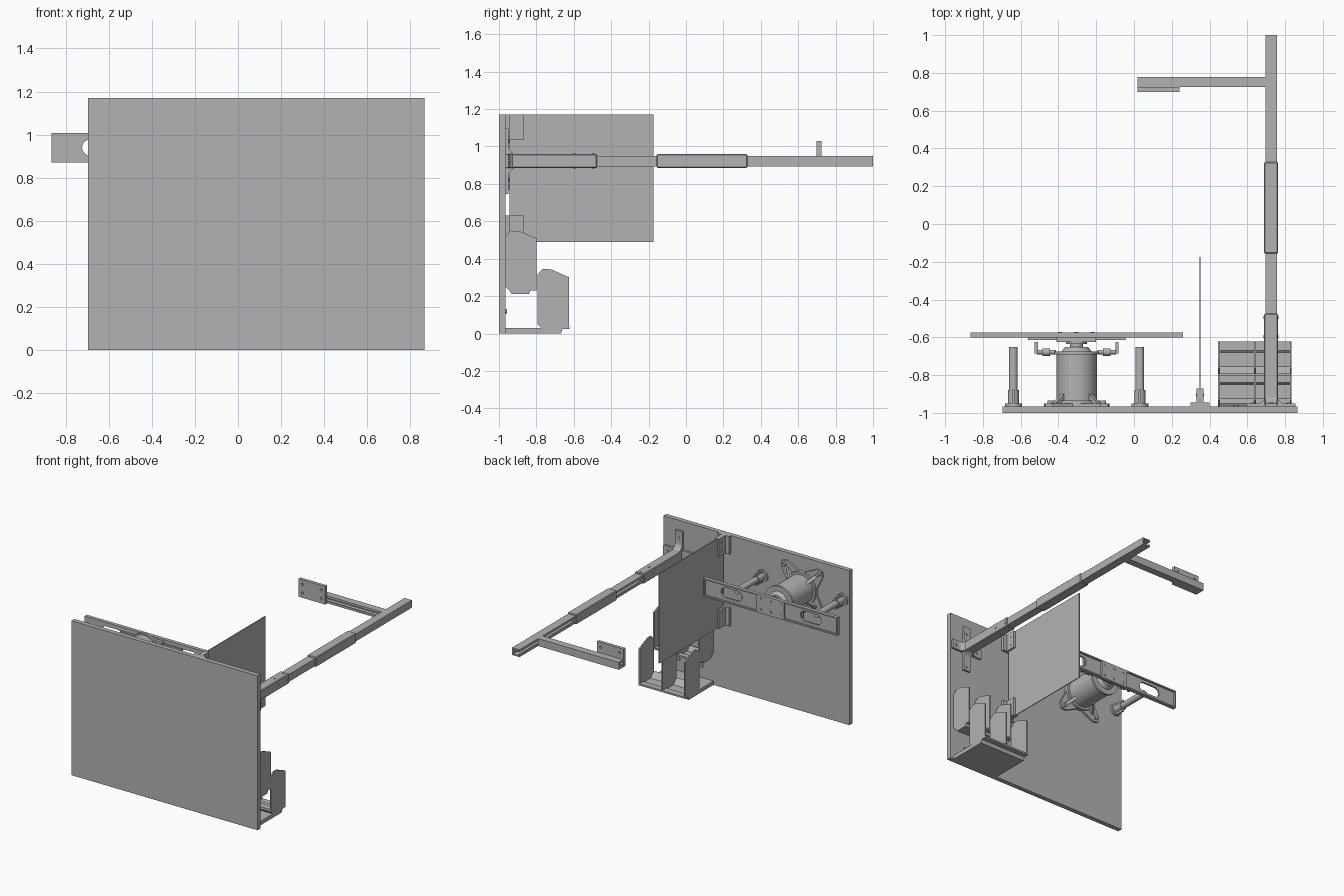
import bpy
import bmesh
import math
from mathutils import Matrix, Vector

cube = bpy.data.objects.get("Cube")
if cube:
    bpy.data.objects.remove(cube)

grey = bpy.data.materials.new("plain grey")
grey.use_nodes = True
grey.diffuse_color = (0.45, 0.45, 0.45, 1)
grey.node_tree.nodes["Principled BSDF"].inputs["Base Color"].default_value = (0.45, 0.45, 0.45, 1)


def finish(name, bm, smooth=False):
    bmesh.ops.recalc_face_normals(bm, faces=bm.faces)
    mesh = bpy.data.meshes.new(name)
    bm.to_mesh(mesh)
    bm.free()
    mesh.materials.append(grey)
    ob = bpy.data.objects.new(name, mesh)
    bpy.context.collection.objects.link(ob)
    if smooth:
        bpy.ops.object.select_all(action='DESELECT')
        ob.select_set(True)
        bpy.context.view_layer.objects.active = ob
        bpy.ops.object.shade_smooth_by_angle(angle=math.radians(35))
    return ob


def box(name, x, y, z):
    """Box from three (low, high) ranges."""
    bm = bmesh.new()
    bmesh.ops.create_cube(bm, size=1)
    for v in bm.verts:
        v.co = Vector([(r[0] + r[1]) / 2 + c * (r[1] - r[0]) for r, c in zip((x, y, z), v.co)])
    return finish(name, bm)


def prism(name, pts, axis, low, high):
    """Extrude a 2D outline along an axis; outline uses the other two axes in order."""
    bm = bmesh.new()
    verts = []
    for p in pts:
        co = list(p)
        co.insert("xyz".index(axis), low)
        verts.append(bm.verts.new(co))
    face = bm.faces.new(verts)
    out = bmesh.ops.extrude_face_region(bm, geom=[face])
    step = Vector([(high - low) * (a == axis) for a in "xyz"])
    bmesh.ops.translate(bm, vec=step, verts=[g for g in out["geom"] if isinstance(g, bmesh.types.BMVert)])
    return finish(name, bm)


def rod(name, x, z, y0, y1, r0, r1=None, sides=32):
    """Cylinder or cone along y."""
    bm = bmesh.new()
    bmesh.ops.create_cone(bm, cap_ends=True, segments=sides, radius1=r0,
                          radius2=r0 if r1 is None else r1, depth=y1 - y0)
    bm.transform(Matrix.Translation((x, (y0 + y1) / 2, z)) @ Matrix.Rotation(-math.pi / 2, 4, 'X'))
    return finish(name, bm, True)


def cut(target, cutter):
    cutter.hide_render = True
    mod = target.modifiers.new("cut", 'BOOLEAN')
    mod.object = cutter
    mod.solver = 'EXACT'
    bpy.context.view_layer.objects.active = target
    bpy.ops.object.modifier_apply(modifier=mod.name)
    bpy.data.objects.remove(cutter)


def channel(u0, u1, v0, v1, wall, lip):
    """C section open towards low u, with small inturned lips."""
    return [(u0, v0), (u1, v0), (u1, v1), (u0, v1), (u0, v1 - lip), (u0 + wall, v1 - lip),
            (u0 + wall, v1 - wall), (u1 - wall, v1 - wall), (u1 - wall, v0 + wall),
            (u0 + wall, v0 + wall), (u0 + wall, v0 + lip), (u0, v0 + lip)]


# Main board and divider sheet
BACK = -0.965
box("main_panel", (-0.695, 0.865), (-1, BACK), (0, 1.17))
box("divider_sheet", (0.347, 0.353), (-0.943, -0.175), (0.49, 1.17))

# Clamps that hold the divider
for label, z0, z1 in (("upper", 1.035, 1.17), ("lower", 0.49, 0.63)):
    box(label + "_clamp_base", (0.3, 0.4), (BACK, -0.945), (z0, z1))
    for side, x0 in (("right", 0.332), ("left", 0.353)):
        box(f"{label}_clamp_{side}_cheek", (x0, x0 + 0.015), (-0.95, -0.87), (z0, z1))
    for z in ((z0 + 0.035, z1 - 0.035) if label == "upper" else (z1 - 0.035,)):
        bolt = rod(label + "_clamp_bolt", 0, 0, -0.021, 0.021, 0.008, sides=12)
        bolt.rotation_euler.z = math.pi / 2
        bolt.location = (0.35, -0.905, z)

# Telescopic arm
AX, AZ = 0.726, 0.922
rail = channel(AX - 0.031, AX + 0.031, AZ - 0.028, AZ + 0.028, 0.01, 0.018)
prism("arm_rail", rail, 'y', -0.95, 1.0)
for name, y0, y1 in (("arm_root_sleeve", -0.96, -0.475), ("arm_middle_sleeve", -0.157, 0.328)):
    sleeve = box(name, (AX - 0.037, AX + 0.037), (y0, y1), (AZ - 0.037, AZ + 0.037))
    mod = sleeve.modifiers.new("soft edges", 'BEVEL')
    mod.width = 0.005
    mod.segments = 1
for y in (-0.595, -0.495):
    pin = rod("arm_bolt", 0, 0, -0.04, 0.04, 0.008, sides=12)
    pin.rotation_euler.z = math.pi / 2
    pin.location = (AX, y, AZ)
    top_pin = rod("arm_top_bolt", 0, 0, -0.04, 0.04, 0.008, sides=12)
    top_pin.rotation_euler.x = math.pi / 2
    top_pin.location = (AX, y, AZ)

# Cross arm and its end plate
cross = channel(0.724, 0.778, AZ - 0.028, AZ + 0.028, 0.01, 0.016)
prism("cross_arm", cross, 'x', 0.018, AX - 0.03)
end_plate = box("end_plate", (0.018, 0.24), (0.699, 0.724), (0.894, 1.03))
for x in (0.05, 0.208):
    for z in (0.93, 0.995):
        cut(end_plate, rod("hole_cutter", x, z, 0.68, 0.74, 0.009, sides=12))

# Curved cross-shaped foot of the arm
def flare(centre, half, reach, tab):
    curve = [(reach * (1 - math.sin(t)), reach * (1 - math.cos(t)))
             for t in [i * math.pi / 12 for i in range(7)]]
    side = [(BACK + 0.015 + a, half + b) for b, a in [(c[0], c[1]) for c in curve]]
    side = [(BACK, half + tab), (BACK + 0.015, half + tab)] + side
    return [(y, centre + w) for y, w in side] + [(y, centre - w) for y, w in reversed(side)]

prism("arm_foot_upright", flare(AZ, 0.03, 0.06, 0.145), 'x', AX - 0.03, AX + 0.03)
prism("arm_foot_cross", [(w, y) for y, w in flare(AX, 0.03, 0.045, 0.10)], 'z', AZ - 0.035, AZ + 0.035)
for dx, dz in ((0, 0.12), (0, -0.145), (0.095, 0), (-0.095, 0)):
    rod("foot_screw", AX + dx, AZ + dz, -0.955, -0.945, 0.01, sides=12)

# Two-tier rack: three fins per tier
upper_fin = [(-0.965, 0.25), (-0.965, 0.52), (-0.935, 0.55), (-0.89, 0.547), (-0.80, 0.51),
             (-0.80, 0.23), (-0.835, 0.23), (-0.84, 0.21), (-0.925, 0.21)]
lower_fin = [(-0.795, 0.06), (-0.795, 0.315), (-0.765, 0.345), (-0.72, 0.343), (-0.625, 0.30),
             (-0.625, 0.03), (-0.66, 0.03), (-0.67, 0.005), (-0.755, 0.02)]
RX = (0.445, 0.835)
for tier, outline in (("upper", upper_fin), ("lower", lower_fin)):
    for place, x in (("right", RX[0]), ("middle", 0.635), ("left", RX[1] - 0.01)):
        prism(f"{tier}_{place}_fin", outline, 'x', x, x + 0.01)
# Rack floors with sloped rear edges and front lips
prism("upper_rack_floor", [(-0.96, 0.25), (-0.93, 0.21), (-0.84, 0.21), (-0.833, 0.23), (-0.80, 0.23),
                           (-0.80, 0.242), (-0.84, 0.242), (-0.85, 0.222), (-0.925, 0.222),
                           (-0.95, 0.255)], 'x', *RX)
prism("lower_rack_floor", [(BACK, 0), (-0.67, 0), (-0.66, 0.025), (-0.622, 0.025),
                           (-0.622, 0.038), (-0.67, 0.038), (-0.68, 0.03), (BACK, 0.03)], 'x', *RX)
prism("lower_rack_slope", [(-0.795, 0.07), (-0.75, 0.025), (-0.765, 0.02), (-0.795, 0.05)], 'x', *RX)
for x in (0.54, 0.735):
    rod("rack_screw", x, 0.12, BACK, -0.957, 0.012, sides=12)

# Drum motor
MX, MZ = -0.304, 0.94
rod("motor_base", MX, MZ, BACK, -0.935, 0.125, sides=48)
rod("motor_drum", MX, MZ, -0.94, -0.68, 0.107, sides=48)
rod("motor_rim", MX, MZ, -0.692, -0.675, 0.118, sides=48)
rod("motor_cap", MX, MZ, -0.676, -0.65, 0.08, 0.06)
rod("motor_shaft", MX, MZ, -0.655, -0.60, 0.035)
rod("motor_collar", MX, MZ, -0.635, -0.62, 0.055)

# Splayed feet with gussets
for i in range(4):
    turn = Matrix.Translation((MX, 0, MZ)) @ Matrix.Rotation(math.radians(45 + 90 * i), 4, 'Y')
    tab = prism("motor_foot", [(0.08, -0.08), (0.21, -0.035), (0.235, 0), (0.21, 0.035), (0.08, 0.08)],
                'y', BACK, -0.95)
    gusset = prism("motor_gusset", [(0.1, -0.95), (0.17, -0.95), (0.1, -0.895)], 'z', -0.012, 0.012)
    screw = rod("motor_foot_screw", 0.2, 0, -0.952, -0.935, 0.014, sides=12)
    for ob in (tab, gusset, screw):
        ob.data.transform(turn)

# Side pins on the rim and standing posts, mirrored about the motor
for side, s in (("right", -1), ("left", 1)):
    for name, near, far, r in (("pin", 0.11, 0.21, 0.012), ("pin_nut", 0.14, 0.18, 0.02)):
        pin = rod(f"{side}_{name}", 0, 0, near, far, r, sides=16)
        pin.rotation_euler.z = -s * math.pi / 2
        pin.location = (MX, -0.678, MZ)
    box(side + "_pin_stop", sorted((MX + s * 0.205, MX + s * 0.222)), (-0.685, -0.625), (MZ - 0.02, MZ + 0.02))
    px = MX + s * 0.335
    rod(side + "_post_foot", px, MZ, BACK, -0.95, 0.045)
    rod(side + "_post_base", px, MZ, -0.95, -0.88, 0.029)
    rod(side + "_post", px, MZ, -0.88, -0.65, 0.023)
    box(side + "_post_web", (px - 0.006, px + 0.006), (BACK, -0.875), (MZ - 0.045, MZ + 0.045))

# Slotted cross rail carried by the motor
web = box("cross_rail", (-0.865, 0.26), (-0.602, -0.588), (0.87, 1.008))
for cx in (-0.635, 0.03):
    arc = [math.pi * (i / 12 - 0.5) for i in range(13)]
    half = [(0.05 + 0.038 * math.cos(a), 0.038 * math.sin(a)) for a in arc]
    slot = [(cx + x, MZ + z) for x, z in half] + [(cx - x, MZ - z) for x, z in half]
    cut(web, prism("slot_cutter", slot, 'y', -0.65, -0.55))
for name, z in (("lower", 0.87), ("upper", 0.998)):
    box(name + "_rail_flange", (-0.865, 0.26), (-0.59, -0.575), (z, z + 0.01))
for name, x in (("right", -0.865), ("left", 0.25)):
    box(name + "_rail_end", (x, x + 0.01), (-0.59, -0.575), (0.87, 1.008))
box("rail_centre_plate", (-0.42, -0.19), (-0.59, -0.575), (0.872, 1.006))
box("rail_mount", (-0.41, -0.2), (-0.625, -0.60), (0.885, 0.995))
for name, x0, x1 in (("right", -0.56, -0.41), ("left", -0.2, -0.045)):
    box(name + "_rail_bracket", (x0, x1), (-0.615, -0.60), (0.90, 0.98))
for x in (-0.39, -0.304, -0.22):
    for z in (0.9, 0.98):
        rod("rail_screw", x, z, -0.576, -0.571, 0.01, sides=12)
